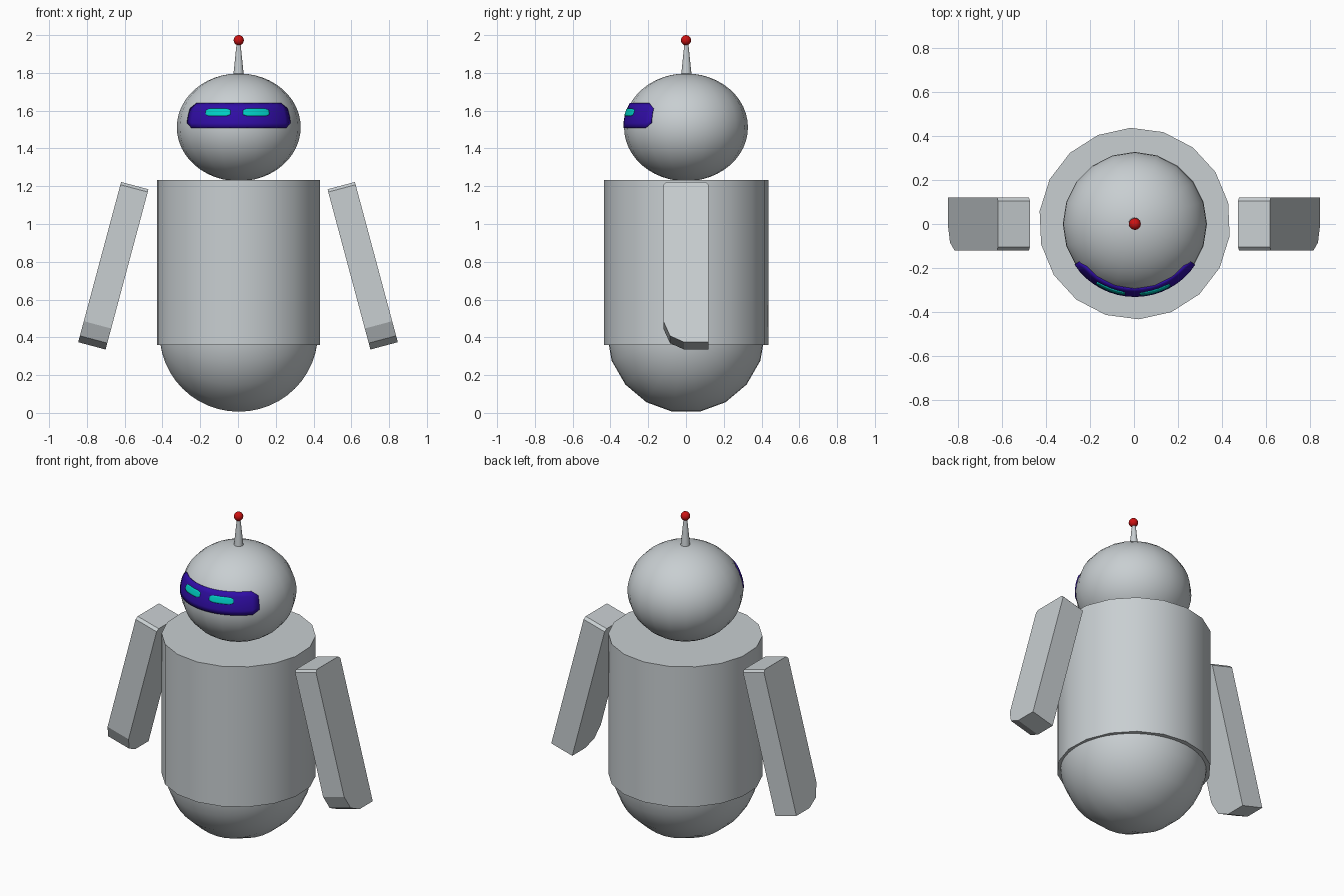
import bpy, bmesh
from math import sin, cos, radians, sqrt, pi
from mathutils import Matrix

if "Cube" in bpy.data.objects:
    bpy.data.objects.remove(bpy.data.objects["Cube"])


def material(name, rgb):
    m = bpy.data.materials.new(name)
    m.use_nodes = True
    m.diffuse_color = (*rgb, 1)
    m.node_tree.nodes["Principled BSDF"].inputs["Base Color"].default_value = (*rgb, 1)
    return m


GREY = material("pale_grey", (0.58, 0.62, 0.64))
VIOLET = material("deep_violet", (0.03, 0.004, 0.38))
TEAL = material("bright_teal", (0.0, 0.62, 0.55))
RED = material("red", (0.62, 0.006, 0.006))

HEAD_Z, HEAD_R, HEAD_H = 1.512, 0.328, 0.285


def finish(name, bm, mat, smooth=True):
    """Turn a bmesh into a named, coloured, shaded object."""
    bmesh.ops.recalc_face_normals(bm, faces=bm.faces[:])
    mesh = bpy.data.meshes.new(name)
    bm.to_mesh(mesh)
    bm.free()
    mesh.materials.append(mat)
    ob = bpy.data.objects.new(name, mesh)
    bpy.context.collection.objects.link(ob)
    if smooth:
        bpy.ops.object.select_all(action="DESELECT")
        ob.select_set(True)
        bpy.context.view_layer.objects.active = ob
        bpy.ops.object.shade_smooth_by_angle(angle=radians(32))
    return ob


def cone(name, mat, r1, r2, z0, z1, sides, turn=0):
    bm = bmesh.new()
    place = Matrix.Translation((0.003, 0.002, (z0 + z1) / 2)) @ Matrix.Rotation(radians(turn), 4, "Z")
    bmesh.ops.create_cone(bm, cap_ends=True, segments=sides, radius1=r1, radius2=r2,
                          depth=z1 - z0, matrix=place)
    return finish(name, bm, mat)


def ball(name, mat, z, rx, rz, sides, rings, turn=Matrix.Identity(4)):
    bm = bmesh.new()
    place = Matrix.Translation((0.004, 0, z)) @ Matrix.Diagonal((rx, rx, rz, 1)) @ turn
    bmesh.ops.create_uvsphere(bm, u_segments=sides, v_segments=rings, radius=1, matrix=place)
    return finish(name, bm, mat)


def face_plate(name, mat, az0, az1, z0, z1, lift, corner, columns=16, rows=5):
    """Thin curved plate wrapped on the front of the head, with clipped corners."""
    bm = bmesh.new()
    mid, half = (z0 + z1) / 2, (z1 - z0) / 2
    grid = []
    for i in range(columns + 1):
        t = i / columns
        az = radians(az0 + (az1 - az0) * t)
        edge = min(t, 1 - t) / corner
        h = half * min(1, 0.6 + 0.4 * edge)
        col = []
        for j in range(rows + 1):
            z = mid + h * (2 * j / rows - 1)
            r = (HEAD_R + lift) * sqrt(1 - ((z - HEAD_Z) / (HEAD_H + lift)) ** 2)
            col.append(bm.verts.new((0.004 + r * sin(az), -r * cos(az), z)))
        grid.append(col)
    for a, b in zip(grid, grid[1:]):
        for j in range(rows):
            bm.faces.new((a[j], b[j], b[j + 1], a[j + 1]))
    ob = finish(name, bm, mat)
    solid = ob.modifiers.new("thickness", "SOLIDIFY")
    solid.thickness = 0.008
    solid.offset = -1
    return ob


def arm(name, side):
    """Flat paddle extruded from a side profile, splayed outwards."""
    top, low, c = 0.439, -0.439, 0.015
    profile = [(-0.12, low + 0.115), (-0.085, low + 0.035), (-0.01, low), (0.12, low),
               (0.12, top - c), (0.12 - c, top), (-0.12 + c, top), (-0.12, top - c)]
    bm = bmesh.new()
    base = bm.faces.new([bm.verts.new((-0.075, y, z)) for y, z in profile])
    out = bmesh.ops.extrude_face_region(bm, geom=[base])["geom"]
    bmesh.ops.translate(bm, vec=(0.15, 0, 0), verts=[v for v in out if isinstance(v, bmesh.types.BMVert)])
    bm.transform(Matrix.Translation((side * 0.66, 0, 0.779)) @ Matrix.Rotation(radians(-15 * side), 4, "Y"))
    return finish(name, bm, GREY, smooth=False)


# Body: barrel with a rounded base
cone("body", GREY, 0.436, 0.436, 0.36, 1.234, 18, 2.5)
ball("rounded_base", GREY, 0.42, 0.419, 0.42, 18, 24, Matrix.Rotation(pi / 2, 4, "Y"))

# Head with visor and eyes
ball("head", GREY, HEAD_Z, HEAD_R, HEAD_H, 20, 24)
face_plate("visor", VIOLET, -56, 56, 1.508, 1.64, 0.004, 0.01)
face_plate("right_eye", TEAL, -33, -8, 1.572, 1.611, 0.007, 0.15)
face_plate("left_eye", TEAL, 4, 30, 1.572, 1.611, 0.007, 0.15)

# Antenna
cone("antenna_rod", GREY, 0.028, 0.01, 1.785, 1.96, 16)
ball("antenna_tip", RED, 1.973, 0.027, 0.027, 16, 12)

# Arms
arm("left_arm", 1)
arm("right_arm", -1)
